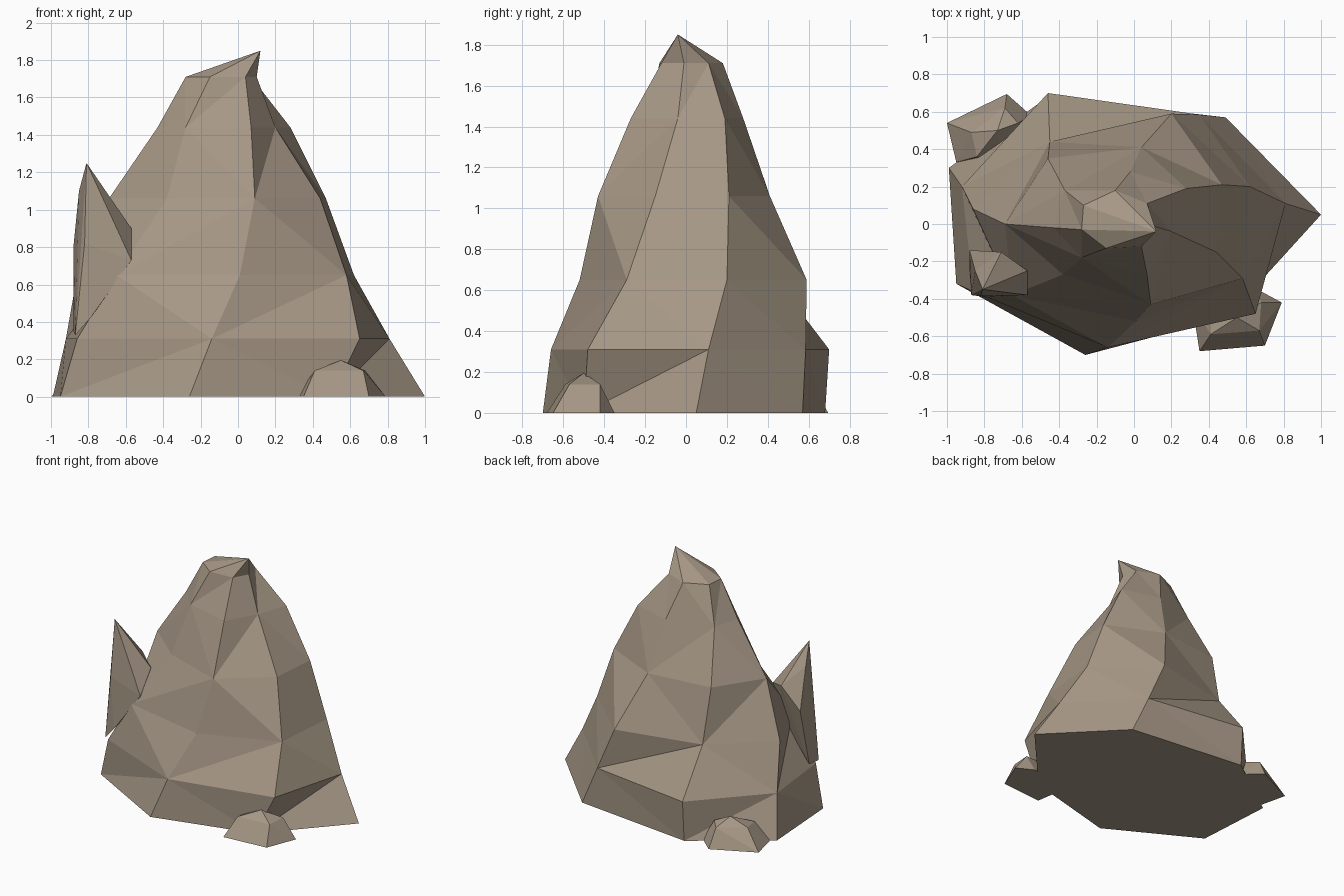
import bpy, bmesh

if "Cube" in bpy.data.objects:
    bpy.data.objects.remove(bpy.data.objects["Cube"])

mat = bpy.data.materials.new("stone")
mat.diffuse_color = (0.38, 0.31, 0.235, 1)
mat.use_nodes = True
mat.node_tree.nodes["Principled BSDF"].inputs["Base Color"].default_value = mat.diffuse_color


def finish(bm, name):
    bmesh.ops.recalc_face_normals(bm, faces=bm.faces)
    me = bpy.data.meshes.new(name)
    bm.to_mesh(me)
    bm.free()
    me.materials.append(mat)
    ob = bpy.data.objects.new(name, me)
    bpy.context.collection.objects.link(ob)
    return ob


def hull_rock(name, points):
    bm = bmesh.new()
    for p in points:
        bm.verts.new(p)
    res = bmesh.ops.convex_hull(bm, input=bm.verts)
    junk = [v for v in bm.verts if not v.link_faces]
    bmesh.ops.delete(bm, geom=junk, context='VERTS')
    bmesh.ops.dissolve_limit(bm, angle_limit=0.02, verts=bm.verts, edges=bm.edges)
    return finish(bm, name)


# Main boulder: seven-sided rings, stacked and closed by an off-centre peak
rings = [
    (0.00, [(1.0, .05), (.5, -.5), (-.26, -.70), (-.95, -.32), (-.99, .30), (-.46, .68), (.49, .57)]),
    (0.31, [(.81, .11), (.65, -.48), (-.14, -.66), (-.86, -.36), (-.92, .20), (-.46, .70), (.35, .585)]),
    (0.65, [(.62, .20), (.58, -.29), (.01, -.52), (-.65, -.38), (-.86, .08), (-.45, .44), (.20, .59)]),
    (1.06, [(.47, .21), (.44, -.15), (.09, -.43), (-.38, -.27), (-.69, 0), (-.46, .35), (.04, .41)]),
    (1.44, [(.28, .19), (.20, -.04), (.07, -.27), (-.28, -.18), (-.43, -.02), (-.37, .18), (-.02, .28)]),
    (1.71, [(.07, .11), (.10, -.01), (.04, -.12), (-.15, -.13), (-.28, -.03), (-.27, .10), (-.10, .18)]),
]
bm = bmesh.new()
loops = [[bm.verts.new((x, y, z)) for x, y in pts] for z, pts in rings]
n = 7
for k in range(len(loops) - 1):
    lo, up = loops[k], loops[k + 1]
    for j in range(n):
        i = (j + 1) % n
        # alternate the diagonals so facets fan around shared corners
        if (k + j) % 2 or j == n - 1:
            bm.faces.new((lo[j], lo[i], up[i]))
            bm.faces.new((lo[j], up[i], up[j]))
        else:
            bm.faces.new((lo[j], lo[i], up[j]))
            bm.faces.new((lo[i], up[i], up[j]))
peak = bm.verts.new((.12, -.04, 1.85))
for j in range(n):
    bm.faces.new((loops[-1][j], loops[-1][(j + 1) % n], peak))
bm.faces.new(loops[0])
finish(bm, "main_boulder")

# Sharp shard leaning on the left side
hull_rock("side_shard", [
    (-.81, -.35, 1.25), (-.85, -.25, 1.10), (-.88, -.14, .80), (-.88, -.25, .35),
    (-.87, -.38, .33), (-.82, -.385, .82), (-.79, -.39, .42), (-.57, -.25, .90),
    (-.57, -.38, .73), (-.71, -.15, .95), (-.62, -.28, .65)])

# Small stones at the foot
hull_rock("front_pebble", [
    (.31, -.42, 0), (.35, -.68, 0), (.70, -.65, 0), (.79, -.42, 0), (.66, -.35, 0),
    (.41, -.59, .14), (.67, -.57, .14), (.55, -.50, .195), (.68, -.42, .14), (.42, -.42, .13)])
hull_rock("back_pebble", [
    (-1.0, .54, 0), (-.95, .33, 0), (-.68, .695, 0), (-.55, .58, 0), (-.70, .30, 0),
    (-.87, .49, .14), (-.69, .62, .14), (-.73, .50, .195), (-.62, .54, .15), (-.84, .36, .13)])
